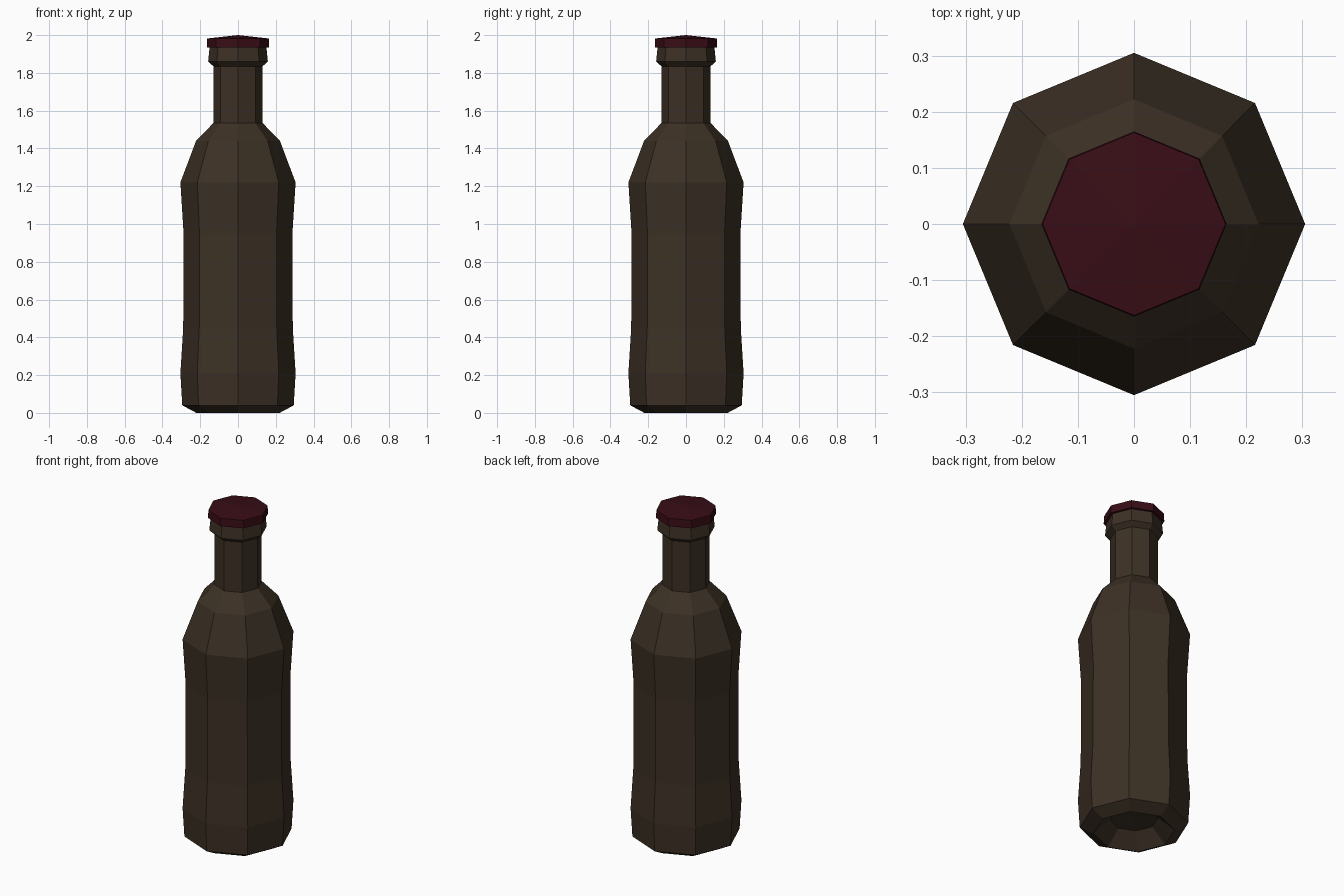
import bpy, bmesh
from math import cos, sin, pi

if "Cube" in bpy.data.objects:
    bpy.data.objects.remove(bpy.data.objects["Cube"])

SIDES = 8


def material(name, rgb):
    m = bpy.data.materials.new(name)
    m.diffuse_color = (*rgb, 1)
    m.use_nodes = True
    m.node_tree.nodes["Principled BSDF"].inputs["Base Color"].default_value = m.diffuse_color
    return m


def lathe(name, profile, mat):
    """Revolve (radius, z) points into a faceted solid; radius 0 makes a pole."""
    bm = bmesh.new()
    rings = []
    for r, z in profile:
        if r == 0:
            rings.append([bm.verts.new((0, 0, z))] * SIDES)
        else:
            rings.append([bm.verts.new((r * cos(2 * pi * i / SIDES),
                                        r * sin(2 * pi * i / SIDES), z))
                          for i in range(SIDES)])
    for a, b in zip(rings, rings[1:]):
        for i in range(SIDES):
            j = (i + 1) % SIDES
            bm.faces.new(list(dict.fromkeys((a[i], a[j], b[j], b[i]))))
    bmesh.ops.recalc_face_normals(bm, faces=bm.faces)
    mesh = bpy.data.meshes.new(name)
    bm.to_mesh(mesh)
    bm.free()
    mesh.materials.append(mat)
    obj = bpy.data.objects.new(name, mesh)
    bpy.context.collection.objects.link(obj)
    return obj


glass = material("brown_glass", (0.045, 0.030, 0.018))
red = material("dark_red", (0.040, 0.004, 0.008))

# Bottle: recessed base, waisted body, shoulder, neck and lip
lathe("bottle", [(0, 0.09), (0.13, 0.08), (0.22, 0), (0.295, 0.04),
                 (0.305, 0.21), (0.29, 0.45), (0.288, 0.95), (0.305, 1.22),
                 (0.222, 1.44), (0.13, 1.535), (0.13, 1.835),
                 (0.158, 1.86), (0.15, 1.94), (0, 1.94)], glass)

# Cap with slightly domed top
lathe("cap", [(0, 1.935), (0.165, 1.935), (0.163, 1.982), (0, 2.0)], red)
